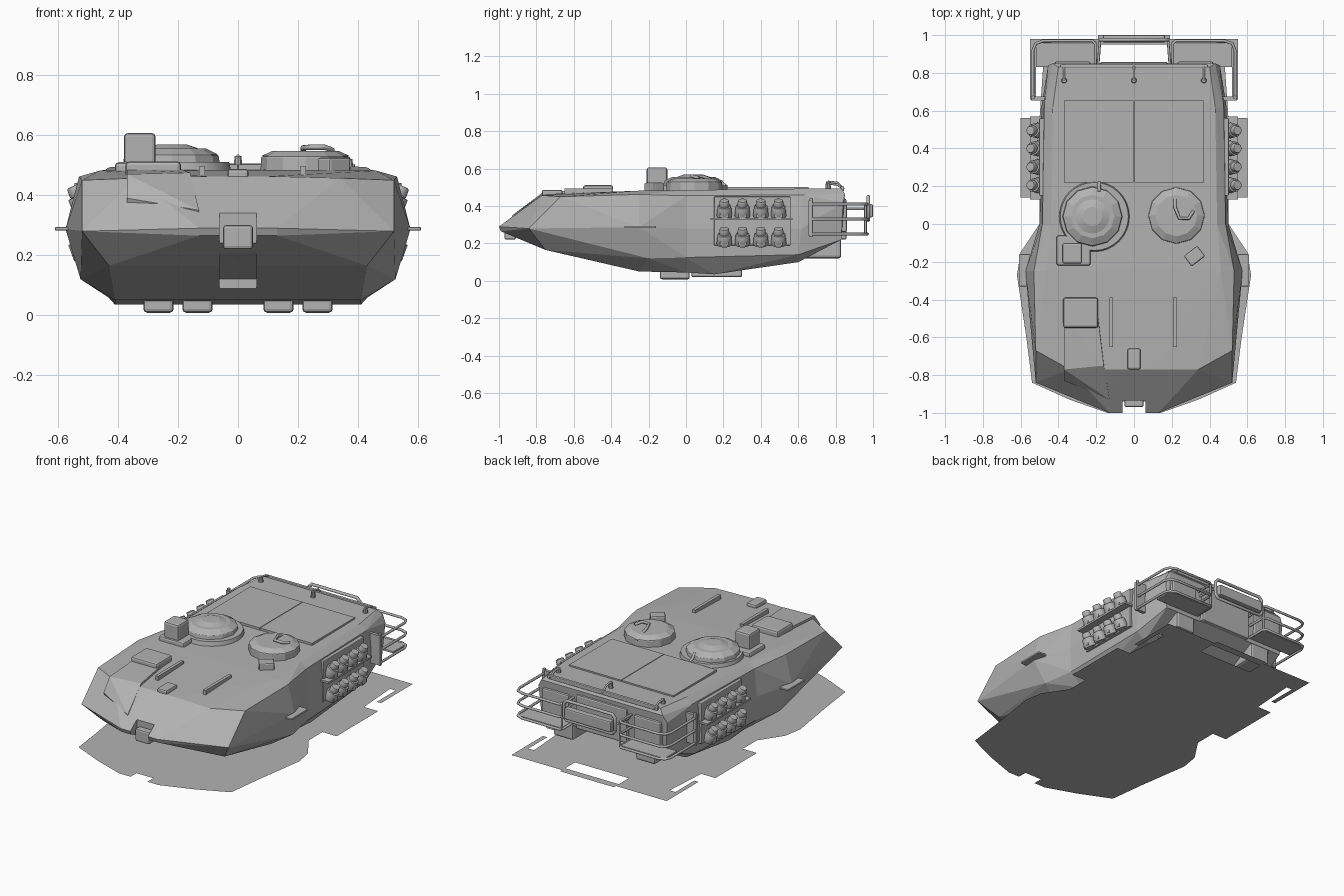
import bpy, bmesh, math
from mathutils import Matrix, Vector

if "Cube" in bpy.data.objects:
    bpy.data.objects.remove(bpy.data.objects["Cube"])

grey = bpy.data.materials.new("plain_grey")
grey.diffuse_color = (0.45, 0.45, 0.45, 1)
grey.use_nodes = True
grey.node_tree.nodes["Principled BSDF"].inputs["Base Color"].default_value = grey.diffuse_color


def finish(name, bm, bevel=0.0):
    me = bpy.data.meshes.new(name)
    bm.normal_update()
    bm.to_mesh(me)
    bm.free()
    ob = bpy.data.objects.new(name, me)
    bpy.context.collection.objects.link(ob)
    me.materials.append(grey)
    if bevel:
        m = ob.modifiers.new("bevel", 'BEVEL')
        m.width, m.segments = bevel, 2
    return ob


def box(name, x, y, z, rot=0, bevel=0.0):
    """Box from (min, max) ranges, turned about its own centre."""
    bm = bmesh.new()
    bmesh.ops.create_cube(bm, size=1)
    c = Vector([(r[0] + r[1]) / 2 for r in (x, y, z)])
    s = [r[1] - r[0] for r in (x, y, z)]
    bm.transform(Matrix.Translation(c) @ Matrix.Rotation(rot, 4, 'Z') @ Matrix.Diagonal((*s, 1)))
    return finish(name, bm, bevel)


def cone(name, loc, r1, r2, h, sides=16, tilt=0, bevel=0.0):
    """Upright tapered cylinder standing on loc, tilted about y."""
    bm = bmesh.new()
    bmesh.ops.create_cone(bm, cap_ends=True, segments=sides, radius1=r1, radius2=r2, depth=h)
    bm.transform(Matrix.Translation(loc) @ Matrix.Rotation(tilt, 4, 'Y') @ Matrix.Translation((0, 0, h / 2)))
    for f in bm.faces:
        f.smooth = len(f.verts) == 4 and sides > 12
    return finish(name, bm, bevel)


def add_convex(bm, pts, mirror=True):
    vs = [bm.verts.new(p) for p in pts]
    if mirror:
        vs += [bm.verts.new((-p[0], p[1], p[2])) for p in pts]
    r = bmesh.ops.convex_hull(bm, input=vs)
    junk = list({v for v in r['geom_interior'] + r['geom_unused'] if isinstance(v, bmesh.types.BMVert)})
    if junk:
        bmesh.ops.delete(bm, geom=junk, context='VERTS')


def tube(name, pts, r=0.008, closed=False):
    cu = bpy.data.curves.new(name, 'CURVE')
    cu.dimensions = '3D'
    cu.bevel_depth, cu.bevel_resolution, cu.use_fill_caps = r, 2, True
    sp = cu.splines.new('POLY')
    sp.points.add(len(pts) - 1)
    for p, co in zip(sp.points, pts):
        p.co = (*co, 1)
    sp.use_cyclic_u = closed
    cu.materials.append(grey)
    ob = bpy.data.objects.new(name, cu)
    bpy.context.collection.objects.link(ob)
    return ob


# Hull: faceted bow half and tapering stern half, welded at the waist
waist = [(.41, 0, .045), (.49, 0, .125), (.50, 0, .28), (.485, 0, .455), (.44, 0, .485)]
bow = [(.13, -1, .29), (.13, -.99, .265), (.52, -.84, .28), (.52, -.67, .45), (.34, -.77, .457),
       (.10, -.77, .463), (.43, -.75, .165), (.41, -.25, .05), (.525, -.2, .12),
       (.575, -.25, .287), (.53, -.25, .462), (.46, -.25, .482)]
stern = [(.41, .15, .035), (.42, .6, .10), (.48, .6, .14), (.49, .62, .28), (.475, .62, .46),
         (.44, .83, .22), (.455, .84, .42), (.43, .85, .465), (.40, .83, .495), (.43, .62, .493)]
bm = bmesh.new()
add_convex(bm, waist + bow)
add_convex(bm, waist + stern)
caps = [f for f in bm.faces if all(abs(v.co.y) < 1e-5 for v in f.verts)]
bmesh.ops.delete(bm, geom=caps, context='FACES')
bmesh.ops.remove_doubles(bm, verts=bm.verts[:], dist=1e-4)
bmesh.ops.dissolve_limit(bm, angle_limit=math.radians(1), verts=bm.verts[:], edges=bm.edges[:])
bmesh.ops.recalc_face_normals(bm, faces=bm.faces[:])
hull = finish("hull", bm)

# Slot cut into the nose and down the lower bow
bm = bmesh.new()
prof = [(-1.1, .40), (-.935, .40), (-.93, .22), (-.7, .18), (-.42, .12), (-.42, -.1), (-1.1, -.1)]
f = bm.faces.new([bm.verts.new((-.062, y, z)) for y, z in prof])
ext = bmesh.ops.extrude_face_region(bm, geom=[f])
bmesh.ops.translate(bm, vec=(.124, 0, 0), verts=[v for v in ext['geom'] if isinstance(v, bmesh.types.BMVert)])
bmesh.ops.recalc_face_normals(bm, faces=bm.faces[:])
cutter = finish("nose_cutter", bm)
cutter.hide_render = True
cutter.hide_viewport = True
cut = hull.modifiers.new("nose_slot", 'BOOLEAN')
cut.operation, cut.object, cut.solver = 'DIFFERENCE', cutter, 'EXACT'
box("nose_block", (-.05, .05), (-.97, -.91), (.22, .30), bevel=.01)

# Driver fairing and hood on the left of the bow
bm = bmesh.new()
fair = [(-.37, -.5, .487), (-.19, -.5, .487), (-.16, -.75, .475), (-.37, -.77, .47), (-.13, -.93, .35), (-.37, -.83, .39)]
add_convex(bm, fair + [(x, y + .02, z - .05) for x, y, z in fair], mirror=False)
finish("driver_fairing", bm)
box("driver_hood", (-.375, -.19), (-.55, -.39), (.44, .512), bevel=.012)

# Bow deck fittings
for x in (-.12, .217):
    box("deck_rib", (x - .01, x + .01), (-.65, -.39), (.45, .495))
box("bow_lamp", (-.035, .035), (-.77, -.66), (.44, .487), bevel=.01)
box("deck_vision_block", (.275, .365), (-.205, -.135), (.47, .525), rot=.65, bevel=.008)

# Commander cupola with its base ring and sight box
cone("cupola_base", (-.21, .04, .47), .19, .18, .04, 32)
box("sight_base", (-.41, -.23), (-.22, -.06), (.47, .51), bevel=.012)
box("sight_box", (-.38, -.275), (-.21, -.10), (.50, .607), bevel=.012)
cone("cupola_ring", (-.22, .04, .50), .16, .155, .035, 12, bevel=.005)
cone("cupola_slope", (-.22, .04, .535), .155, .115, .02, 12)
cone("cupola_lid", (-.22, .04, .555), .09, .05, .014, 24)
# Gunner hatch and handle
cone("hatch_ring", (.225, .045, .47), .15, .148, .06, 12, bevel=.006)
cone("hatch_lid", (.225, .045, .53), .148, .11, .018, 12)
tube("hatch_handle", [(.217, .19, .52), (.217, .09, .558), (.24, .03, .56), (.29, .03, .56), (.315, .07, .55)], .009)
tube("cupola_hinge", [(-.185, .22, .50), (-.185, .17, .54)], .009)

# Troop roof doors, rear rail and lifting eyes
for s in (-1, 1):
    box("roof_door", sorted((s * .002, s * .37)), (.22, .655), (.47, .502))
box("rear_roof_rail", (-.39, .39), (.825, .845), (.48, .505), bevel=.005)
for x, y, h in ((-.37, .76, .035), (0, .76, .045), (.37, .76, .035)):
    cone("roof_post", (x, y, .485), .016, .012, h, 10)
    tube("roof_post_link", [(x, y, .485 + h), (x, y + .05, .48 + h), (x, y + .085, .49)], .006)

for s in (-1, 1):
    def rng(a, b):
        return sorted((s * a, s * b))
    # Side fin along the knuckle line
    box("side_fin", rng(.55, .61), (-.33, -.16), (.282, .294), bevel=.004)
    # Launcher banks: two rows of four
    box("launcher_backplate", rng(.47, .502), (.15, .56), (.19, .45), bevel=.004)
    box("launcher_shelf", rng(.49, .55), (.13, .57), (.325, .337))
    for z in (.195, .345):
        for y in (.205, .302, .40, .495):
            p = Vector((s * .508, y, z))
            d = Vector((s * math.sin(.45), 0, math.cos(.45)))
            cone("launcher_pot", p, .042, .036, .06, 14, s * .45, .004)
            cone("launcher_cap", p + d * .06, .028, .024, .035, 14, s * .45, .004)
            box("launcher_foot", rng(.49, .55), (y - .022, y + .022), (z - .005, z + .02))
    # Wraparound stern rails
    for z in (.41, .33, .25):
        tube("stern_rail", [(s * .535, .67, z), (s * .535, .92, z), (s * .52, .955, z), (s * .48, .97, z),
                            (s * .22, .97, z), (s * .205, .955, z), (s * .205, .83, z)], .008)
    tube("rail_front_post", [(s * .535, .67, .235), (s * .535, .67, .44)], .01)
    tube("rail_inner_post", [(s * .205, .96, .25), (s * .205, .96, .41)], .007)
    box("rail_bracket", rng(.46, .545), (.655, .675), (.24, .43))
    box("stern_step", rng(.21, .52), (.83, .96), (.243, .257), bevel=.004)
    # Stern and belly machinery
    box("stern_panel", rng(.23, .42), (.80, .86), (.26, .42), bevel=.01)
    box("water_jet", rng(.22, .36), (.62, .83), (.12, .23), bevel=.015)
    for x in (.135, .265):
        box("belly_block", rng(x - .05, x + .05), (-.14, .02), (.008, .06), bevel=.012)
        box("belly_strip", rng(x - .035, x + .035), (.03, .30), (.02, .08), bevel=.008)

# Central stern door and carrier loop
box("stern_door", (-.18, .18), (.80, .858), (.22, .44), bevel=.01)
tube("carrier_loop", [(-.16, .975, .325), (.16, .975, .325), (.18, .975, .345), (.18, .975, .43),
                      (.16, .975, .45), (-.16, .975, .45), (-.18, .975, .43), (-.18, .975, .345)], .01, True)
box("carrier_panel", (-.165, .165), (.96, 1.0), (.34, .41), bevel=.008)
for s in (-1, 1):
    tube("carrier_arm", [(s * .18, .975, .385), (s * .19, .84, .385)], .007)

# Thin footprint sheet under the body
half = [(.06, -.94), (.06, -1), (.14, -1), (.34, -.93), (.54, -.84), (.57, -.6), (.6, -.4), (.62, -.27),
        (.6, -.15), (.5, 0), (.5, .14), (.6, .14), (.6, .56), (.5, .56), (.48, .85)]
bm = bmesh.new()
bm.faces.new([bm.verts.new((x, y, 0)) for x, y in half + [(-x, y) for x, y in reversed(half)]])
rects = [(-.19, .19, .95, 1.0)]
for s in (-1, 1):
    a, b = sorted((s * .19, s * .52))
    c, d = sorted((s * .52, s * .55))
    rects += [(a, b, .85, .98), (c, d, .66, .98)]
for a, b, c, d in rects:
    bm.faces.new([bm.verts.new((x, y, 0)) for x, y in ((a, c), (b, c), (b, d), (a, d))])
finish("footprint_sheet", bm)
